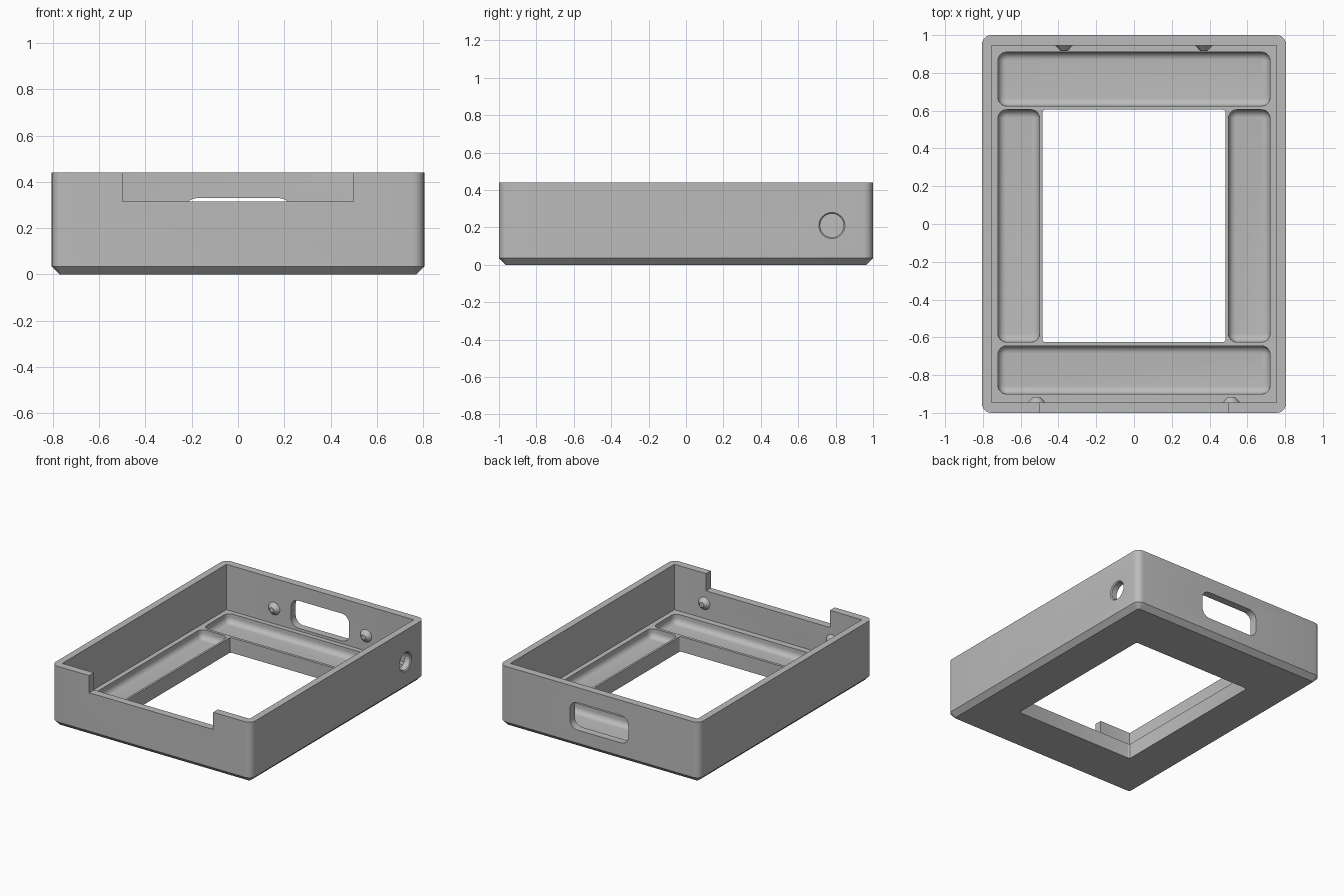
import bpy, math
from mathutils import Matrix

if "Cube" in bpy.data.objects:
    bpy.data.objects.remove(bpy.data.objects["Cube"])

grey = bpy.data.materials.new("grey plastic")
grey.diffuse_color = (0.5, 0.5, 0.5, 1)
grey.use_nodes = True
grey.node_tree.nodes["Principled BSDF"].inputs["Base Color"].default_value = grey.diffuse_color

H, FLOOR = 0.44, 0.11


def loft(name, hx, hy, r, rings, loc=(0, 0, 0), rot=None, seg=6):
    """Stack of rounded rectangles; rings are (inset, z), bottom to top."""
    verts, faces = [], []
    n = 4 * (seg + 1)
    for inset, z in rings:
        rr = max(r - inset, 0.002)
        for q, (sx, sy) in enumerate([(1, 1), (-1, 1), (-1, -1), (1, -1)]):
            for i in range(seg + 1):
                a = math.pi / 2 * (q + i / seg)
                verts.append((sx * (hx - inset - rr) + rr * math.cos(a),
                              sy * (hy - inset - rr) + rr * math.sin(a), z))
    for k in range(len(rings) - 1):
        for i in range(n):
            j = (i + 1) % n
            faces.append((k * n + i, k * n + j, k * n + n + j, k * n + n + i))
    faces.append(tuple(reversed(range(n))))
    faces.append(tuple(range((len(rings) - 1) * n, len(rings) * n)))
    me = bpy.data.meshes.new(name)
    me.from_pydata(verts, [], faces)
    me.transform(Matrix.Translation(loc) @ (rot or Matrix()))
    me.materials.append(grey)
    ob = bpy.data.objects.new(name, me)
    bpy.context.collection.objects.link(ob)
    return ob


def box(x0, x1, y0, y1, z0, z1, r=0.002):
    return loft("cutter", (x1 - x0) / 2, (y1 - y0) / 2, r, [(0, z0), (0, z1)],
                ((x0 + x1) / 2, (y0 + y1) / 2, 0), seg=3)


def cut(target, cutter):
    mod = target.modifiers.new("cut", "BOOLEAN")
    mod.operation, mod.solver, mod.object = "DIFFERENCE", "EXACT", cutter
    bpy.context.view_layer.objects.active = target
    bpy.ops.object.modifier_apply(modifier=mod.name)
    bpy.data.objects.remove(cutter)


def pocket(x0, x1, y0, y1, base=0.045, r=0.04):
    """Tray recess with rounded corners and a filleted bottom."""
    rings = []
    for i in range(7):
        a = math.pi / 2 * i / 6
        rings.append((r * (1 - math.sin(a)), base + r * (1 - math.cos(a))))
    rings.append((0, FLOOR + 0.1))
    return loft("cutter", (x1 - x0) / 2, (y1 - y0) / 2, r + 0.005, rings,
                ((x0 + x1) / 2, (y0 + y1) / 2, 0))


# Tray body with chamfered base
tray = loft("tray", 0.805, 1.0, 0.05, [(0.035, 0), (0, 0.035), (0, H)])

# Main cavity and floor window
cut(tray, box(-0.755, 0.755, -0.945, 0.945, FLOOR, 0.6))
cut(tray, box(-0.485, 0.485, -0.625, 0.605, -0.1, 0.3, 0.015))

# Four floor recesses
cut(tray, pocket(-0.72, 0.72, 0.625, 0.91))
cut(tray, pocket(-0.72, 0.72, -0.9, -0.645))
for s in (-1, 1):
    x0, x1 = sorted((s * 0.5, s * 0.72))
    cut(tray, pocket(x0, x1, -0.625, 0.605))

# Front notch
cut(tray, box(-0.5, 0.5, -1.1, -0.9, 0.315, 0.6))

# Rear slot
cut(tray, loft("cutter", 0.235, 0.1, 0.06, [(0, -0.1), (0, 0.1)],
               (0, 0.97, 0.23), Matrix.Rotation(math.pi / 2, 4, "X")))

# Round side hole, slightly flared outward
cut(tray, loft("cutter", 0.07, 0.07, 0.0699, [(0.007, -0.1), (0.007, 0.018), (0, 0.025), (0, 0.1)],
               (0.78, 0.78, 0.21), Matrix.Rotation(math.pi / 2, 4, "Y")))

# Tapered locating pegs on the front and rear inner walls
for side, px, wall, turn in (("rear", 0.37, 0.945, 1), ("front", 0.515, -0.945, -1)):
    for s in (-1, 1):
        loft(side + "_peg", 0.046, 0.046, 0.0459, [(0, -0.005), (0, 0), (0.028, 0.03)],
             (s * px, wall, 0.22), Matrix.Rotation(turn * math.pi / 2, 4, "X"))

# Smooth curved areas, keep edges sharp
for ob in list(bpy.context.scene.objects):
    bpy.ops.object.select_all(action="DESELECT")
    ob.select_set(True)
    bpy.context.view_layer.objects.active = ob
    bpy.ops.object.shade_smooth_by_angle(angle=math.radians(30))
